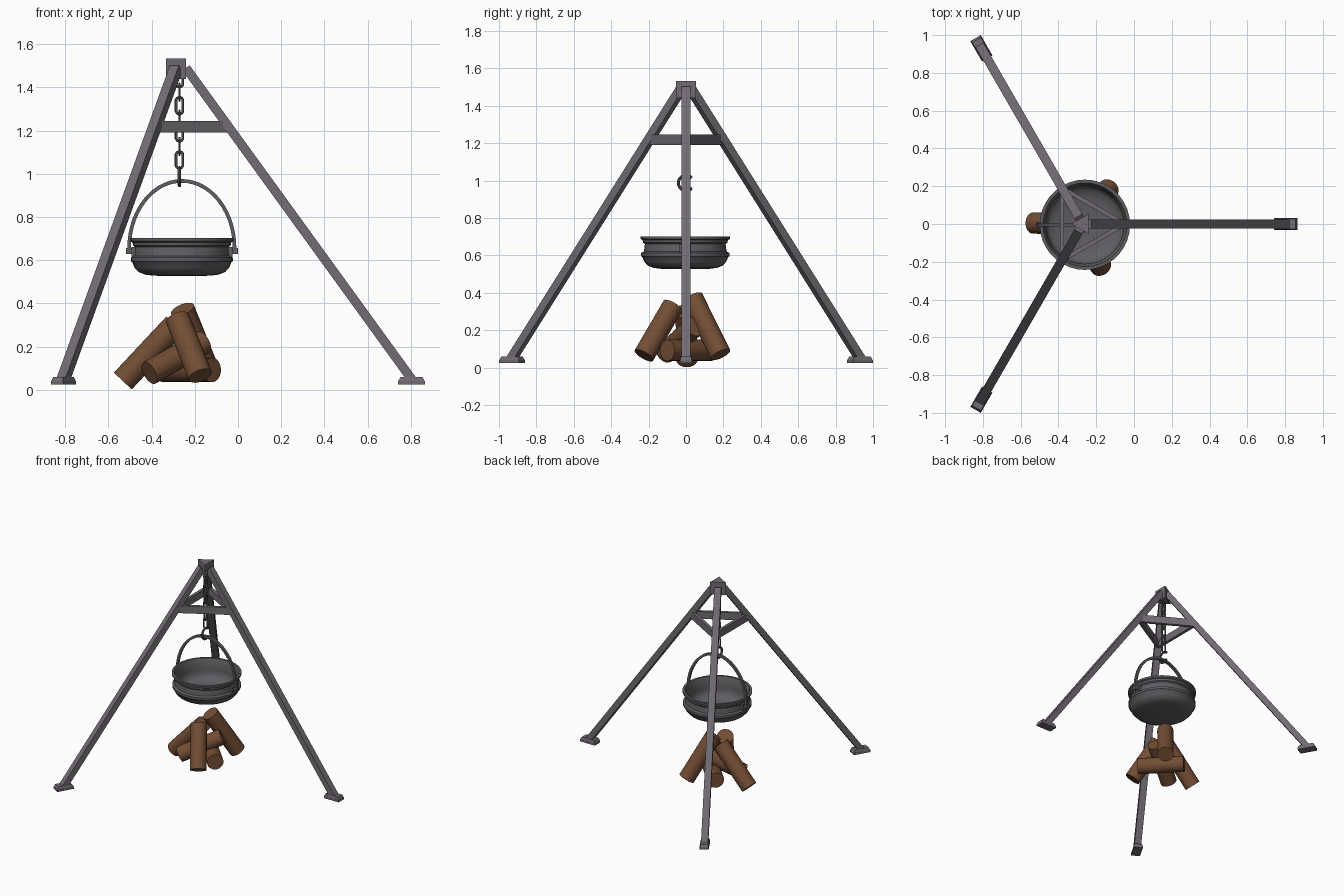
import bpy, bmesh, math
from mathutils import Vector, Matrix

if "Cube" in bpy.data.objects:
    bpy.data.objects.remove(bpy.data.objects["Cube"])

CX = -0.271                      # tripod axis
POT = Vector((-0.26, -0.004, 0))  # pot axis


def mat(name, col):
    m = bpy.data.materials.new(name)
    m.diffuse_color = (*col, 1)
    m.use_nodes = True
    m.node_tree.nodes["Principled BSDF"].inputs["Base Color"].default_value = m.diffuse_color
    return m


IRON = mat("grey iron", (0.165, 0.15, 0.17))
CAST = mat("dark cast iron", (0.115, 0.11, 0.12))
BARK = mat("brown bark", (0.17, 0.075, 0.035))


def finish(name, bm, m, smooth=False):
    bmesh.ops.recalc_face_normals(bm, faces=bm.faces[:])
    me = bpy.data.meshes.new(name)
    bm.to_mesh(me)
    bm.free()
    me.materials.append(m)
    ob = bpy.data.objects.new(name, me)
    bpy.context.collection.objects.link(ob)
    if smooth:
        bpy.context.view_layer.objects.active = ob
        ob.select_set(True)
        bpy.ops.object.shade_smooth_by_angle(angle=math.radians(40))
        ob.select_set(False)
    return ob


def sweep(name, pts, section, normal, m, closed=False, smooth=False):
    """Sweep a section (side, normal offsets) along a path lying square to 'normal'."""
    bm, rings, n = bmesh.new(), [], len(pts)
    normal = Vector(normal).normalized()
    for i, p in enumerate(pts):
        a = pts[(i - 1) % n] if closed else pts[max(i - 1, 0)]
        b = pts[(i + 1) % n] if closed else pts[min(i + 1, n - 1)]
        side = (Vector(b) - Vector(a)).normalized().cross(normal).normalized()
        rings.append([bm.verts.new(Vector(p) + side * u + normal * v) for u, v in section])
    k = len(section)
    for i in range(n if closed else n - 1):
        r, s = rings[i], rings[(i + 1) % n]
        for j in range(k):
            bm.faces.new((r[j], r[(j + 1) % k], s[(j + 1) % k], s[j]))
    if not closed:
        bm.faces.new(rings[0])
        bm.faces.new(rings[-1])
    return finish(name, bm, m, smooth)


def rect(w, h):
    return [(-w / 2, -h / 2), (w / 2, -h / 2), (w / 2, h / 2), (-w / 2, h / 2)]


def disc(r, n):
    return [(r * math.cos(2 * math.pi * i / n), r * math.sin(2 * math.pi * i / n)) for i in range(n)]


def polar(r, deg, z):
    a = math.radians(deg)
    return Vector((CX + r * math.cos(a), r * math.sin(a), z))


def box(name, c, size, m, rot=0, taper=1.0):
    bm = bmesh.new()
    bmesh.ops.create_cube(bm, size=1)
    for v in bm.verts:
        t = taper if v.co.z > 0 else 1
        v.co = Vector((v.co.x * size[0] * t, v.co.y * size[1] * t, v.co.z * size[2]))
    bmesh.ops.transform(bm, verts=bm.verts[:], matrix=Matrix.Translation(c) @ Matrix.Rotation(math.radians(rot), 4, 'Z'))
    return finish(name, bm, m)


# Tripod legs, feet and cross bars
for i, d in enumerate((0, 120, 240)):
    tangent = polar(1, d + 90, 0) - polar(0, 0, 0)
    sweep(f"tripod_leg_{i}", [polar(0.03, d, 1.49), polar(1.078, d, 0.045)], rect(0.042, 0.048), tangent, IRON)
    box(f"foot_plate_{i}", polar(1.074, d, 0.032), (0.124, 0.064, 0.016), IRON, d)
    box(f"foot_top_{i}", polar(1.074, d, 0.049), (0.122, 0.062, 0.018), IRON, d, 0.84)
    sweep(f"cross_bar_{i}", [polar(0.222, d, 1.218), polar(0.222, d + 120, 1.218)],
          rect(0.022, 0.055), (0, 0, 1), IRON)

# Apex block: triangular prism with its flats towards the legs
bm = bmesh.new()
tri = [[bm.verts.new(polar(0.062, a, z)) for a in (60, 180, 300)] for z in (1.44, 1.533)]
bm.faces.new(tri[0])
bm.faces.new(tri[1])
for j in range(3):
    k = (j + 1) % 3
    bm.faces.new((tri[0][j], tri[0][k], tri[1][k], tri[1][j]))
finish("apex_block", bm, IRON)

# Chain of alternating links
for i in range(7):
    z = 1.441 - i * 0.0628
    path = []
    for j in range(12):
        a = 2 * math.pi * (j + 0.5) / 12
        u, w = 0.016 * math.cos(a), 0.016 * math.sin(a)
        w += 0.023 if w > 0 else -0.023
        off = (u, 0) if i % 2 == 0 else (0, u)
        path.append((CX + off[0], off[1], z + w))
    sweep(f"chain_link_{i}", path, disc(0.0065, 6), (0, 1, 0) if i % 2 == 0 else (1, 0, 0), CAST, closed=True)

# Open hook
hook = [(CX, 0.041 * math.cos(a), 0.987 + 0.041 * math.sin(a))
        for a in (math.radians(40 + 17.5 * j) for j in range(17))]
sweep("hook", hook, disc(0.008, 8), (1, 0, 0), CAST, smooth=True)

# Cauldron: lathed outer and inner profile (radius, height)
profile = [(0, 0.527), (0.13, 0.528), (0.17, 0.533), (0.2, 0.545), (0.22, 0.567), (0.229, 0.59),
           (0.236, 0.595), (0.236, 0.612), (0.221, 0.62), (0.216, 0.66), (0.226, 0.668), (0.228, 0.682),
           (0.239, 0.688), (0.239, 0.702), (0.222, 0.702), (0.207, 0.665), (0.208, 0.62),
           (0.205, 0.585), (0.185, 0.56), (0.14, 0.547), (0, 0.542)]
bm = bmesh.new()
vs = [bm.verts.new(POT + Vector((r, 0, z))) for r, z in profile]
es = [bm.edges.new(p) for p in zip(vs, vs[1:])]
bmesh.ops.spin(bm, geom=vs + es, cent=POT, axis=(0, 0, 1), angle=2 * math.pi, steps=36)
bmesh.ops.remove_doubles(bm, verts=bm.verts[:], dist=0.0005)
finish("cauldron", bm, CAST, True)

# Bail handle with its lugs
bail = [POT + Vector((0.244 * math.cos(a), 0, 0.655 + 0.312 * math.sin(a)))
        for a in (math.pi * j / 28 for j in range(29))]
sweep("bail_handle", bail, rect(0.017, 0.018), (0, 1, 0), CAST)
for s, n in ((-1, "left"), (1, "right")):
    box(f"bail_end_{n}", POT + Vector((s * 0.244, 0, 0.642)), (0.03, 0.028, 0.028), CAST)
    box(f"pot_lug_{n}", POT + Vector((s * 0.222, 0, 0.638)), (0.024, 0.06, 0.045), CAST)

# Fire logs
logs = [((-0.533, 0.005, 0.041), (-0.29, 0.0, 0.30)),
        ((-0.175, -0.225, 0.065), (-0.28, -0.07, 0.33)),
        ((-0.135, 0.185, 0.07), (-0.257, 0.035, 0.372)),
        ((-0.41, -0.11, 0.078), (-0.16, 0.045, 0.22)),
        ((-0.12, -0.1, 0.092), (-0.345, 0.135, 0.092))]
for i, (a, b) in enumerate(logs):
    d = Vector(b) - Vector(a)
    sweep(f"fire_log_{i}", [a, b], disc(0.057, 18), d.cross(Vector((0.3, 0.8, 0.1))), BARK, smooth=True)
